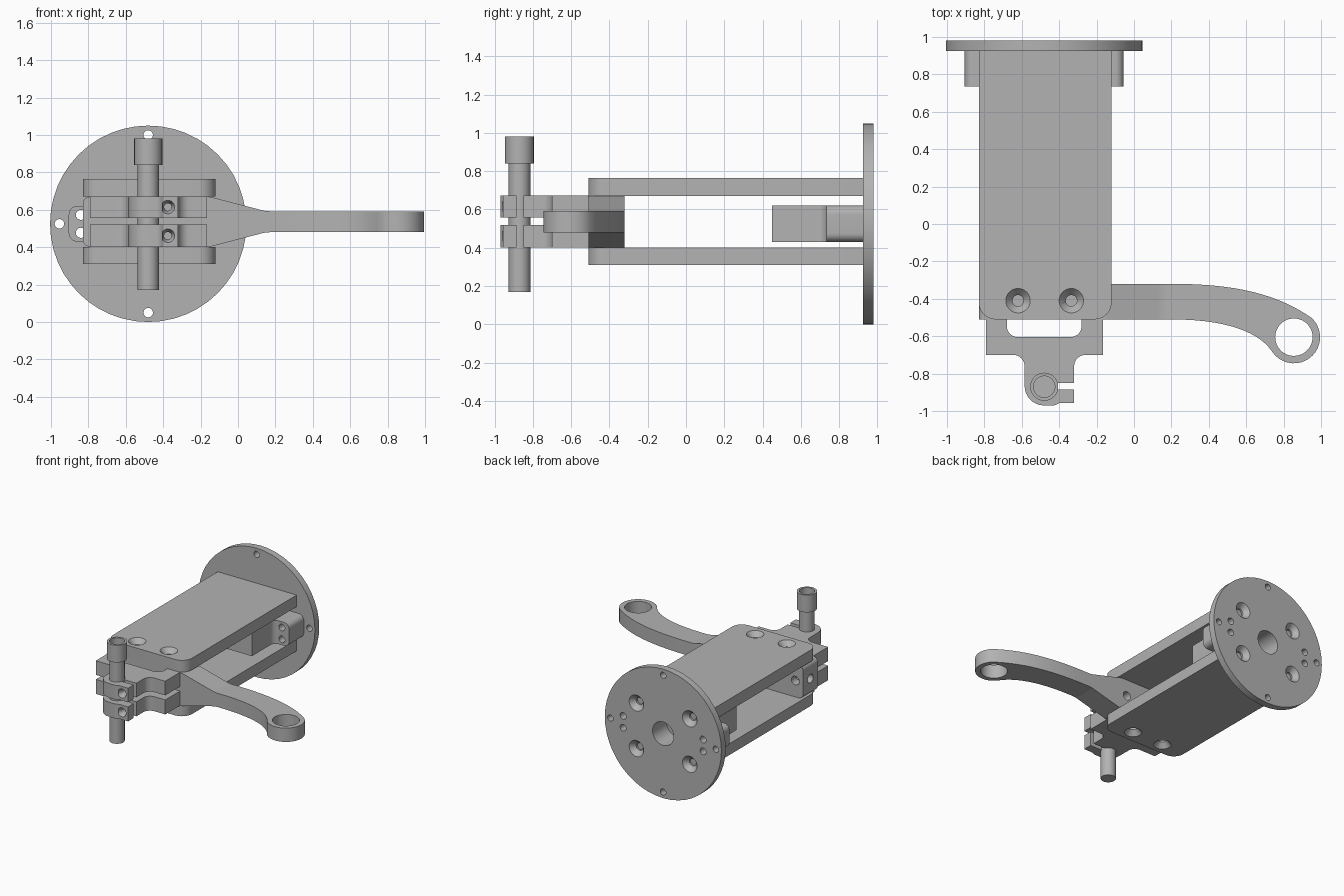
import bpy
import bmesh
from math import radians, sin, cos, pi, tan
from mathutils import Vector
from mathutils.geometry import interpolate_bezier

if "Cube" in bpy.data.objects:
    bpy.data.objects.remove(bpy.data.objects["Cube"])

metal = bpy.data.materials.new("grey metal")
metal.use_nodes = True
GREY = (0.45, 0.45, 0.45, 1)
metal.diffuse_color = GREY
metal.node_tree.nodes["Principled BSDF"].inputs["Base Color"].default_value = GREY

AXIS_X, MID_Z, BACK = -0.48, 0.525, 0.98


def finish(name, bm):
    bmesh.ops.recalc_face_normals(bm, faces=bm.faces)
    mesh = bpy.data.meshes.new(name)
    bm.to_mesh(mesh)
    bm.free()
    mesh.materials.append(metal)
    obj = bpy.data.objects.new(name, mesh)
    bpy.context.collection.objects.link(obj)
    return obj


def rounded(corners, steps=8):
    """Outline from (u, v[, radius]) corners, with arcs where a radius is given."""
    out = []
    for i, c in enumerate(corners):
        p = Vector(c[:2])
        if len(c) < 3:
            out.append(p)
            continue
        a = (Vector(corners[i - 1][:2]) - p).normalized()
        b = (Vector(corners[(i + 1) % len(corners)][:2]) - p).normalized()
        half = a.angle(b) / 2
        centre = p + (a + b).normalized() * c[2] / sin(half)
        start = p + a * c[2] / tan(half) - centre
        end = p + b * c[2] / tan(half) - centre
        sweep = pi - 2 * half
        for k in range(steps + 1):
            t = k / steps
            out.append(centre + (start * sin((1 - t) * sweep) + end * sin(t * sweep)) / sin(sweep))
    return out


def prism(name, outline, low, high, axis="z"):
    """Extrude an outline along z, or along y when the outline lies in xz."""
    bm = bmesh.new()
    place = (lambda p, w: (p[0], p[1], w)) if axis == "z" else (lambda p, w: (p[0], w, p[1]))
    face = bm.faces.new([bm.verts.new(place(p, low)) for p in outline])
    moved = bmesh.ops.extrude_face_region(bm, geom=[face])["geom"]
    shift = Vector(place((0, 0), high - low))
    bmesh.ops.translate(bm, vec=shift, verts=[g for g in moved if isinstance(g, bmesh.types.BMVert)])
    return finish(name, bm)


def box(x0, x1, v0, v1, r=None):
    tail = (r,) if r else ()
    return rounded([(x0, v0) + tail, (x1, v0) + tail, (x1, v1) + tail, (x0, v1) + tail])


def rod(name, start, end, r1, r2=None):
    start, end = Vector(start), Vector(end)
    bm = bmesh.new()
    bmesh.ops.create_cone(bm, cap_ends=True, segments=48, radius1=r1,
                          radius2=r1 if r2 is None else r2, depth=(end - start).length)
    bm.transform((end - start).to_track_quat("Z", "Y").to_matrix().to_4x4())
    bmesh.ops.translate(bm, vec=(start + end) / 2, verts=bm.verts)
    return finish(name, bm)


def combine(obj, tool, operation="DIFFERENCE"):
    mod = obj.modifiers.new("shape", "BOOLEAN")
    mod.operation, mod.object, mod.solver = operation, tool, "EXACT"
    bpy.context.view_layer.objects.active = obj
    bpy.ops.object.modifier_apply(modifier=mod.name)
    bpy.data.objects.remove(tool)


def bore(obj, start, end, r):
    combine(obj, rod("cutter", start, end, r))


def countersink(obj, point, inward, r=0.067, inner=0.03, depth=0.04, through=0.2):
    p, d = Vector(point), Vector(inward)
    combine(obj, rod("cutter", p - d * 0.002, p + d * depth, r, inner))
    bore(obj, p, p + d * through, inner)


parts = []

# Round mounting disc with its bolt pattern
disc = rod("mounting_disc", (AXIS_X, 0.925, MID_Z), (AXIS_X, BACK, MID_Z), 0.525)
bore(disc, (AXIS_X, 0.9, MID_Z), (AXIS_X, 1, MID_Z), 0.095)
for k in range(4):
    x, z = AXIS_X + 0.475 * cos(k * pi / 2), MID_Z + 0.475 * sin(k * pi / 2)
    bore(disc, (x, 0.9, z), (x, 1, z), 0.025)
parts.append(disc)

# T-shaped spacer block fixed to the disc
spacer = prism("spacer_block", rounded([
    (-0.905, 0.925), (-0.905, 0.735), (-0.77, 0.735, 0.05), (-0.77, 0.45),
    (-0.19, 0.45), (-0.19, 0.735, 0.05), (-0.055, 0.735), (-0.055, 0.925)]), 0.43, 0.62)
combine(spacer, prism("cutter", box(-0.905, -0.055, 0.43, 0.62, 0.045), 0.3, 1, "y"), "INTERSECT")
bore(spacer, (AXIS_X, 0.8, MID_Z), (AXIS_X, 1, MID_Z), 0.095)
parts.append(spacer)

for side in (-1, 1):
    for up in (-1, 1):
        countersink(disc, (AXIS_X + side * 0.24, BACK, MID_Z + up * 0.185), (0, -1, 0))
        x, z = AXIS_X + side * 0.36, MID_Z + up * 0.048
        for part in (disc, spacer):
            bore(part, (x, 0.7, z), (x, 1, z), 0.027)

# Long top and bottom plates
for name, low, high, face, inward in (("lower_plate", 0.31, 0.402, 0.31, 1),
                                      ("upper_plate", 0.67, 0.765, 0.765, -1)):
    plate = prism(name, rounded([(-0.83, 0.925), (-0.83, -0.51, 0.09),
                                 (-0.12, -0.51, 0.09), (-0.12, 0.925)]), low, high)
    for x in (-0.62, -0.335):
        countersink(plate, (x, -0.41, face), (0, 0, inward))
    parts.append(plate)

# Hub and curved arm ending in a ring
RING = Vector((0.855, -0.605))
upper = interpolate_bezier(Vector((0.2, -0.32)), Vector((0.5, -0.32)),
                           Vector((0.75, -0.36)), Vector((0.952, -0.504)), 16)
lower = interpolate_bezier(Vector((0.742, -0.687)), Vector((0.66, -0.56)),
                           Vector((0.45, -0.51)), Vector((0.2, -0.51)), 16)
tip = [RING + 0.14 * Vector((cos(radians(a)), sin(radians(a)))) for a in range(36, -143, -10)]
arm = prism("hub_and_arm", [(-0.83, -0.51), (-0.83, -0.32)] + [p.to_2d() for p in upper]
            + tip + [p.to_2d() for p in lower], 0.3, 0.8)
side_outline = rounded([(-0.83, 0.402, 0.04), (-0.15, 0.402, 0.1), (0.15, 0.48, 0.2), (1.1, 0.48),
                        (1.1, 0.592), (0.15, 0.592, 0.2), (-0.15, 0.67, 0.1), (-0.83, 0.67, 0.04)])
combine(arm, prism("cutter", side_outline, -0.9, 0, "y"), "INTERSECT")
bore(arm, (*RING, 0.3), (*RING, 0.8), 0.1)
bore(arm, (-0.9, -0.415, 0.535), (-0.7, -0.415, 0.535), 0.035)
for x in (-0.76, -0.2):
    bore(arm, (x, -0.3, 0.535), (x, -0.4, 0.535), 0.035)
parts.append(arm)

# Pair of split clamps gripping the shaft
clamp_outline = rounded([
    (-0.79, -0.51), (-0.79, -0.7), (-0.585, -0.7, 0.06), (-0.585, -0.97, 0.104),
    (-0.42, -0.97, 0.05), (-0.4, -0.957), (-0.32, -0.957), (-0.32, -0.7, 0.06), (-0.165, -0.7),
    (-0.165, -0.51), (-0.28, -0.51), (-0.28, -0.605, 0.06), (-0.68, -0.605, 0.06), (-0.68, -0.51)])
for name, low, high in (("lower_clamp", 0.402, 0.52), ("upper_clamp", 0.557, 0.672)):
    clamp = prism(name, clamp_outline, low, high)
    combine(clamp, prism("cutter", box(-0.44, -0.3, -0.885, -0.85), 0.3, 0.8))
    countersink(clamp, (-0.375, -0.957, (low + high) / 2), (0, 1, 0), 0.037, 0.02, 0.04, 0.2)
    parts.append(clamp)

# Vertical shaft with a hollow cap
parts.append(rod("shaft", (AXIS_X, -0.87, 0.17), (AXIS_X, -0.87, 0.85), 0.057))
cap = rod("shaft_cap", (AXIS_X, -0.87, 0.84), (AXIS_X, -0.87, 0.98), 0.075)
bore(cap, (AXIS_X, -0.87, 0.88), (AXIS_X, -0.87, 1.1), 0.057)
parts.append(cap)

# Smooth the round surfaces and keep the edges crisp
bpy.ops.object.select_all(action="DESELECT")
for part in parts:
    part.select_set(True)
bpy.context.view_layer.objects.active = parts[0]
bpy.ops.object.shade_smooth_by_angle(angle=radians(30))
